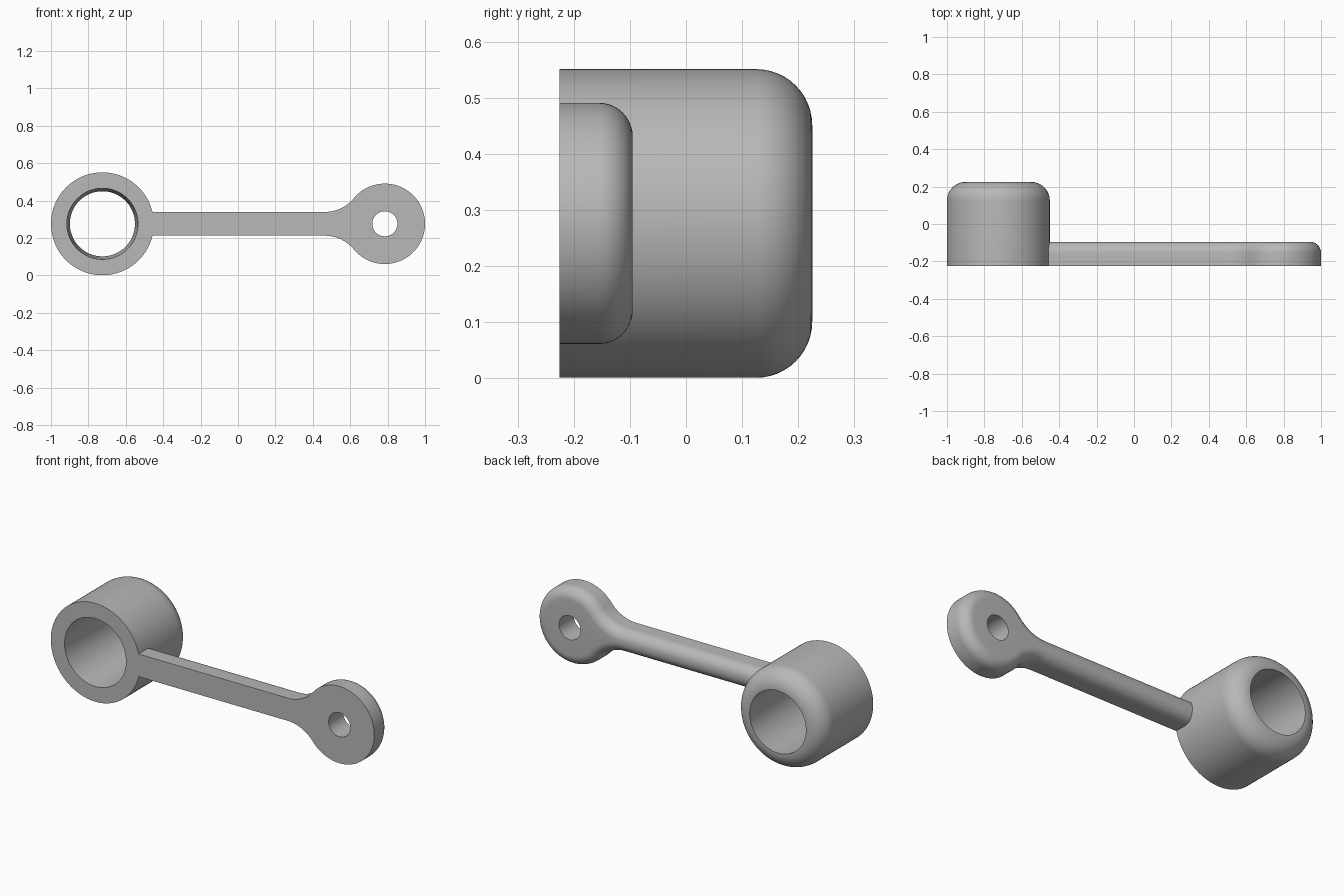
import bpy, bmesh, math
from math import sin, cos, pi

cube = bpy.data.objects.get("Cube")
if cube:
    bpy.data.objects.remove(cube, do_unlink=True)

grey = bpy.data.materials.new("metal grey")
grey.use_nodes = True
colour = (0.48, 0.48, 0.48, 1)
grey.diffuse_color = colour
grey.node_tree.nodes["Principled BSDF"].inputs["Base Color"].default_value = colour

FRONT, AXIS_Z = -0.225, 0.276
BOSS_X, BOSS_R = -0.725, 0.275
EYE_X, EYE_R, EYE_HOLE = 0.785, 0.215, 0.067
ARM_HALF, ARM_BACK, ARM_ROUND = 0.0635, -0.095, 0.06
BLEND_R = 0.2


def arc(cx, cz, r, start, end, n):
    steps = [start + (end - start) * i / n for i in range(n + 1)]
    return [(cx + r * cos(t), cz + r * sin(t)) for t in steps]


def add_ring(bm, points, y):
    return [bm.verts.new((x, y, AXIS_Z + z)) for x, z in points]


def bridge(bm, a, b):
    n = len(a)
    for i in range(n):
        j = (i + 1) % n
        bm.faces.new((a[i], a[j], b[j], b[i]))


def loop_edges(bm, ring):
    return [bm.edges.get((ring[i - 1], ring[i])) for i in range(len(ring))]


def finish(bm, name):
    bmesh.ops.recalc_face_normals(bm, faces=bm.faces[:])
    mesh = bpy.data.meshes.new(name)
    bm.to_mesh(mesh)
    bm.free()
    mesh.materials.append(grey)
    obj = bpy.data.objects.new(name, mesh)
    bpy.context.collection.objects.link(obj)
    bpy.ops.object.select_all(action="DESELECT")
    obj.select_set(True)
    bpy.context.view_layer.objects.active = obj
    bpy.ops.object.shade_smooth_by_angle(angle=math.radians(30))


# Large boss: lathed sleeve with a rounded back rim and a tapered bore
bm = bmesh.new()
profile = [(0.19, FRONT), (BOSS_R, FRONT)]
profile += arc(BOSS_R - 0.1, 0.125, 0.1, 0, pi / 2, 12) + [(0.174, 0.225)]
rings = [add_ring(bm, arc(BOSS_X, 0, r, 0, 2 * pi, 96)[:-1], y) for r, y in profile]
for i, ring in enumerate(rings):
    bridge(bm, rings[i - 1], ring)
finish(bm, "large_boss")


# Arm and eye outline, shrunk by an inset for the rounded back edge
def outline(inset):
    reach = math.sqrt((EYE_R + BLEND_R) ** 2 - (ARM_HALF + BLEND_R) ** 2)
    rise = ARM_HALF + BLEND_R
    a = math.atan2(rise, -reach)
    end_r = BOSS_R - 0.002
    b = math.asin((ARM_HALF - inset) / end_r)
    upper = arc(EYE_X, 0, EYE_R - inset, 0, a, 40)
    upper += arc(EYE_X - reach, rise, BLEND_R + inset, a - pi, -pi / 2, 14)[1:]
    upper += arc(BOSS_X, 0, end_r, b, 0, 4)
    return upper + [(x, -z) for x, z in upper[-2:0:-1]]


bm = bmesh.new()
levels = [(0, FRONT)]
levels += [(ARM_ROUND * (1 - cos(t)), ARM_BACK - ARM_ROUND * (1 - sin(t)))
           for t in (i * pi / 20 for i in range(11))]
rings = [add_ring(bm, outline(d), y) for d, y in levels]
for a, b in zip(rings, rings[1:]):
    bridge(bm, a, b)

# Pin hole through the eye, then the flat front and back faces around it
hole = arc(EYE_X, 0, EYE_HOLE, 0, 2 * pi, 48)[:-1]
hole_front, hole_back = add_ring(bm, hole, FRONT), add_ring(bm, hole, ARM_BACK)
bridge(bm, hole_front, hole_back)
for outer, inner in ((rings[0], hole_front), (rings[-1], hole_back)):
    edges = loop_edges(bm, outer) + loop_edges(bm, inner)
    bmesh.ops.triangle_fill(bm, edges=edges, use_beauty=True, normal=(0, -1, 0))
finish(bm, "arm_and_eye")
